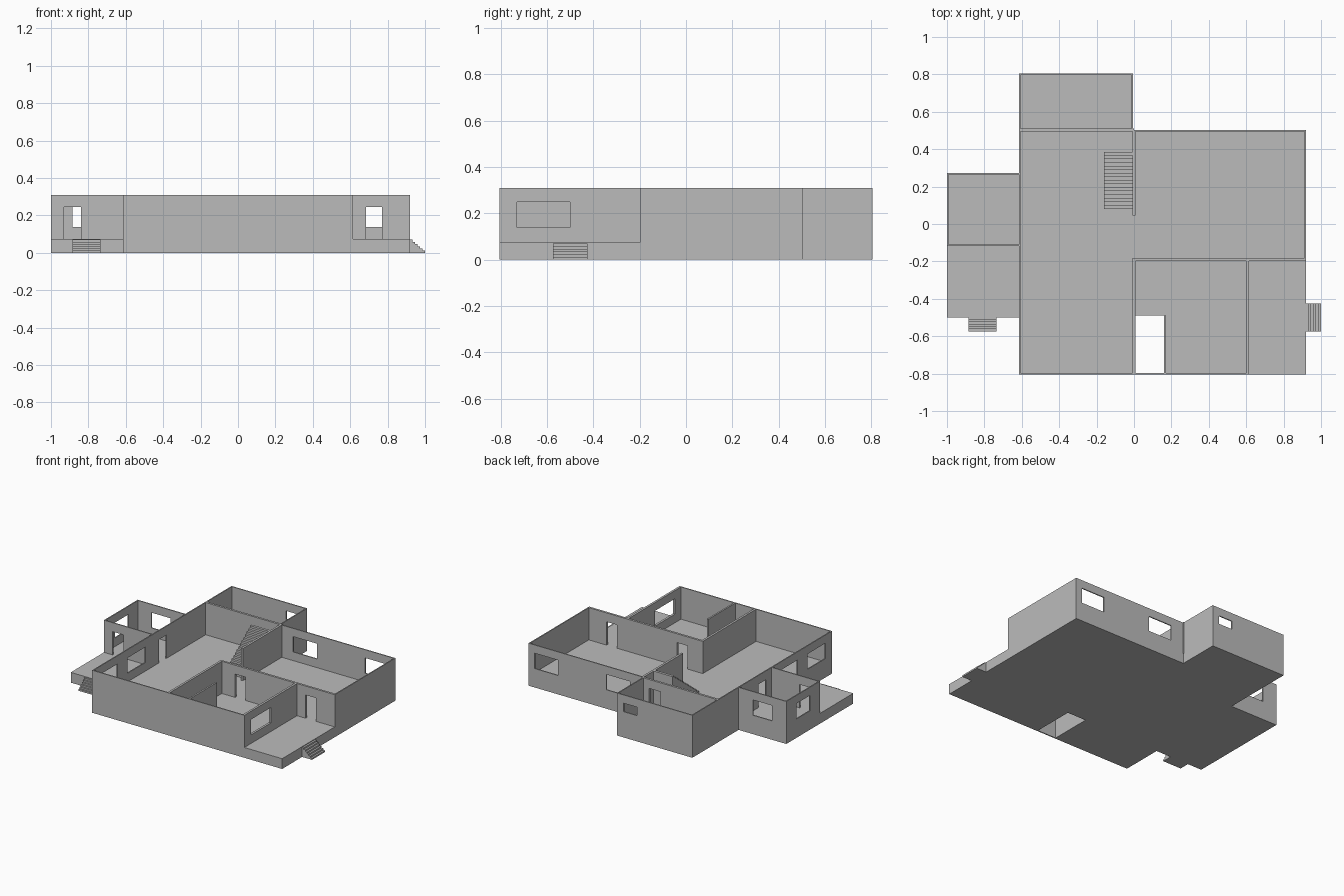
import bpy
import bmesh

cube = bpy.data.objects.get("Cube")
if cube:
    bpy.data.objects.remove(cube, do_unlink=True)

# Key dimensions
FLOOR, TOP = 0.075, 0.31
OUT, INN = 0.008, 0.016          # outer and inner wall thickness
DOOR_TOP, SILL = 0.245, 0.138
W, E, S, N = -0.615, 0.92, -0.805, 0.502
BACK, PORCH_X, MID_Y = 0.805, 0.615, -0.19

grey = bpy.data.materials.new("plain_grey")
grey.use_nodes = True
COLOUR = (0.5, 0.5, 0.5, 1)
grey.diffuse_color = COLOUR
grey.node_tree.nodes["Principled BSDF"].inputs["Base Color"].default_value = COLOUR


def place(axis, u, v, d):
    """Map plane coordinates to space; axis is the direction of u (Z = flat slab)."""
    return {"X": (u, d, v), "Y": (d, u, v), "Z": (u, v, d)}[axis]


def finish(name, bm, thickness):
    """Turn a flat sheet into a solid plate."""
    bmesh.ops.recalc_face_normals(bm, faces=bm.faces)
    mesh = bpy.data.meshes.new(name)
    bm.to_mesh(mesh)
    bm.free()
    mesh.materials.append(grey)
    obj = bpy.data.objects.new(name, mesh)
    bpy.context.collection.objects.link(obj)
    solid = obj.modifiers.new("thickness", "SOLIDIFY")
    solid.thickness = thickness
    solid.offset = 0


def plate(name, axis, lo, hi, keep, holes=()):
    """Plate covering the keep rectangles, minus the holes, each (u0, u1, v0, v1)."""
    rects = list(keep) + list(holes)
    us = sorted({r[i] for r in rects for i in (0, 1)})
    vs = sorted({r[i] for r in rects for i in (2, 3)})
    inside = lambda r, u, v: r[0] < u < r[1] and r[2] < v < r[3]
    bm = bmesh.new()
    grid = {}

    def vert(u, v):
        if (u, v) not in grid:
            grid[u, v] = bm.verts.new(place(axis, u, v, (lo + hi) / 2))
        return grid[u, v]

    for u0, u1 in zip(us, us[1:]):
        for v0, v1 in zip(vs, vs[1:]):
            cu, cv = (u0 + u1) / 2, (v0 + v1) / 2
            if any(inside(r, cu, cv) for r in keep) and not any(inside(r, cu, cv) for r in holes):
                bm.faces.new([vert(u0, v0), vert(u1, v0), vert(u1, v1), vert(u0, v1)])
    finish(name, bm, hi - lo)


def wall(name, axis, start, end, lo, thickness=OUT, doors=(), windows=()):
    holes = [(a, b, FLOOR, DOOR_TOP) for a, b in doors]
    holes += [w if len(w) == 4 else (*w, SILL, 0.25) for w in windows]
    plate(name, axis, lo, lo + thickness, [(start, end, FLOOR, TOP)], holes)


def stairs(name, axis, low, high, z0, z1, count, side0, side1):
    """Solid flight climbing from u = low to u = high."""
    bm = bmesh.new()
    run, rise = (high - low) / count, (z1 - z0) / count
    profile = [(high, z0), (low, z0)]
    for i in range(count):
        profile += [(low + i * run, z0 + (i + 1) * rise),
                    (low + (i + 1) * run, z0 + (i + 1) * rise)]
    bm.faces.new([bm.verts.new(place(axis, u, v, (side0 + side1) / 2)) for u, v in profile])
    finish(name, bm, side1 - side0)


# Floor slab with the open stairwell
plate("floor_slab", "Z", 0, FLOOR,
      [(W, E, S, N), (W, -0.005, N, BACK), (-1, W, -0.5, 0.272)],
      [(0.008, 0.16, S + OUT, -0.49)])

# Main hall
wall("hall_left_wall", "Y", S + OUT, BACK - OUT, W, doors=[(-0.045, 0.04)],
     windows=[(-0.73, -0.52), (-0.41, -0.2)])
wall("front_wall", "X", W, PORCH_X, S)
wall("hall_back_wall", "X", W + OUT, 0, N - INN / 2, INN, doors=[(-0.15, -0.06)])
wall("hall_stair_wall", "Y", 0.045, N - OUT, -0.008, INN)

# Back room
wall("back_room_back_wall", "X", W, -0.005, BACK - OUT, windows=[(-0.17, -0.06, 0.188, 0.25)])
wall("back_room_side_wall", "Y", N + OUT, BACK - OUT, -0.005 - OUT)

# Large side room
wall("large_room_back_wall", "X", 0, E, N - OUT, windows=[(0.1, 0.29), (0.68, 0.87)])
wall("large_room_side_wall", "Y", MID_Y + OUT, N - OUT, E - OUT)
wall("large_room_front_wall", "X", -0.008, E, MID_Y - OUT, INN,
     doors=[(0.115, 0.2), (0.685, 0.77)])

# Small front room and stairwell
wall("front_room_inner_wall", "Y", S + OUT, MID_Y - OUT, -0.008, INN)
wall("front_room_porch_wall", "Y", S + OUT, MID_Y - OUT, PORCH_X - INN, INN,
     windows=[(-0.73, -0.5)])
wall("stairwell_wall", "Y", S + OUT, -0.49, 0.16, 0.012)

# Annex room
wall("annex_front_wall", "X", -1, W, -0.118, doors=[(-0.93, -0.84)])
wall("annex_back_wall", "X", -1, W, 0.272 - OUT, windows=[(-0.885, -0.73)])
wall("annex_side_wall", "Y", -0.11, 0.272 - OUT, -1, windows=[(0, 0.155)])

# Stairs
stairs("indoor_stairs", "Y", 0.08, 0.385, FLOOR, TOP, 16, -0.16, -0.008)
stairs("annex_porch_steps", "Y", -0.575, -0.5, 0, 0.07, 6, -0.885, -0.735)
stairs("side_porch_steps", "X", 1.0, E, 0, 0.07, 6, -0.575, -0.425)
